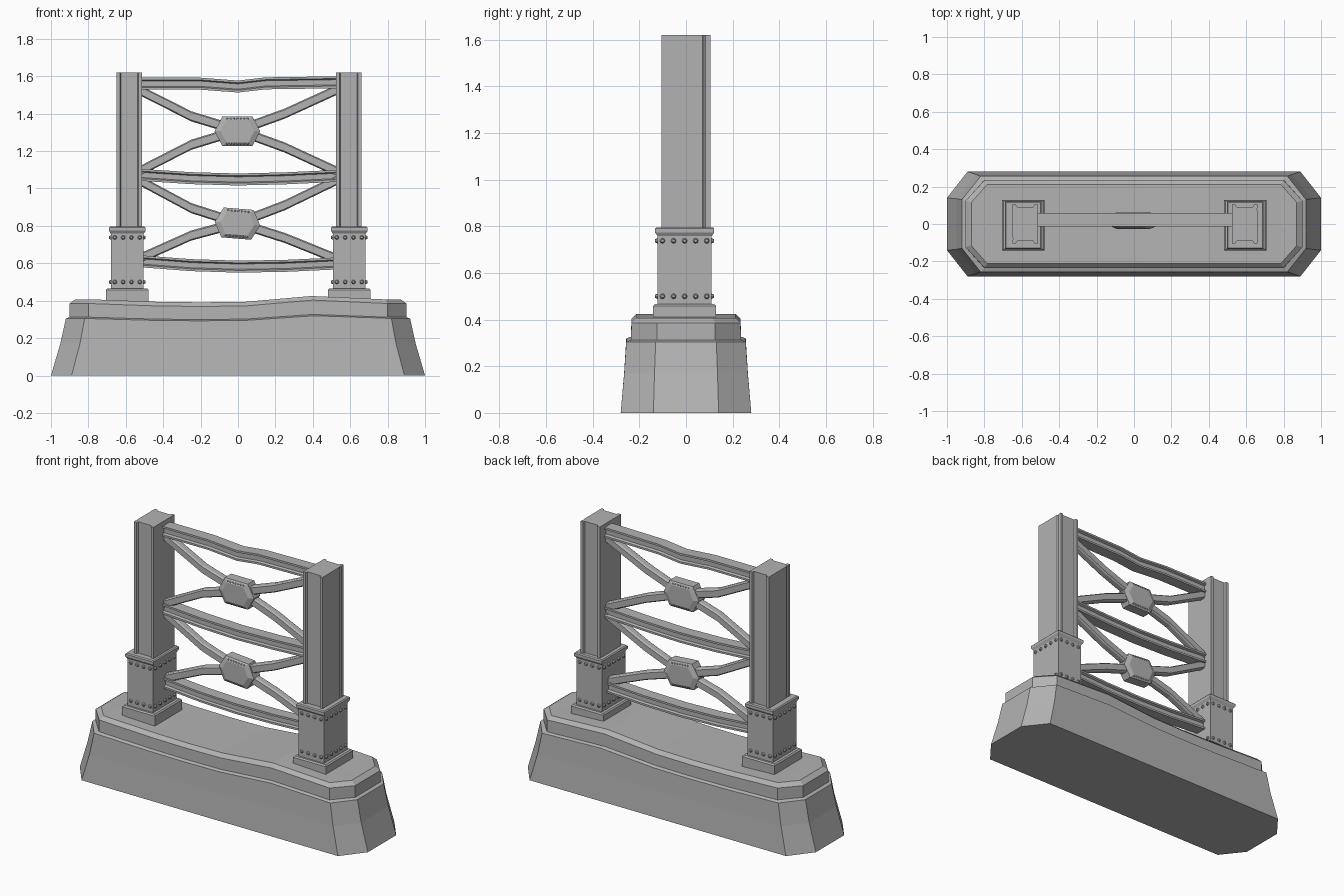
import bpy, bmesh, math
from mathutils import Vector, Matrix

cube = bpy.data.objects.get("Cube")
if cube:
    bpy.data.objects.remove(cube)

grey = bpy.data.materials.new("weathered grey")
grey.use_nodes = True
grey.diffuse_color = (0.45, 0.45, 0.45, 1)
grey.node_tree.nodes["Principled BSDF"].inputs["Base Color"].default_value = (0.45, 0.45, 0.45, 1)


def finish(name, bm):
    bmesh.ops.recalc_face_normals(bm, faces=bm.faces)
    mesh = bpy.data.meshes.new(name)
    bm.to_mesh(mesh)
    bm.free()
    mesh.materials.append(grey)
    obj = bpy.data.objects.new(name, mesh)
    bpy.context.collection.objects.link(obj)
    return obj


def loft(name, rings, strips=0):
    """Join matching rings of points; strips > 0 caps a long outline in quads."""
    bm = bmesh.new()
    loops = [[bm.verts.new(p) for p in ring] for ring in rings]
    for a, b in zip(loops, loops[1:]):
        for i in range(len(a)):
            j = (i + 1) % len(a)
            bm.faces.new((a[i], a[j], b[j], b[i]))
    for ring in (loops[0], loops[-1]):
        if strips:
            n = strips
            for i in range(n - 1):
                bm.faces.new((ring[i], ring[i + 1], ring[2 * n - i], ring[2 * n + 1 - i]))
            bm.faces.new(ring[n - 1:n + 3])
            bm.faces.new((ring[2 * n + 1], ring[2 * n + 2], ring[2 * n + 3], ring[0]))
        else:
            bm.faces.new(ring)
    return finish(name, bm)


# Pier: long chamfered block with a gently worn, wavy upper edge
SPANS = (-1, -0.55, -0.25, 0.05, 0.5, 1)
WEAR = (0, -0.013, -0.016, -0.013, 0.018, 0)


def pier_ring(hx, hy, cx, cy, z, wear):
    front = [(s * cx, -hy, z + w * wear) for s, w in zip(SPANS, WEAR)]
    back = [(x, hy, h) for x, _, h in reversed(front)]
    return front + [(hx, -cy, z), (hx, cy, z)] + back + [(-hx, cy, z), (-hx, -cy, z)]


loft("pier", [
    pier_ring(1.0, 0.28, 0.89, 0.14, 0, 0),
    pier_ring(0.95, 0.265, 0.845, 0.135, 0.17, 0.3),
    pier_ring(0.92, 0.256, 0.82, 0.13, 0.305, 0.8),
    pier_ring(0.90, 0.236, 0.80, 0.125, 0.312, 0.8),
    pier_ring(0.90, 0.234, 0.80, 0.125, 0.385, 1),
    pier_ring(0.87, 0.212, 0.785, 0.115, 0.407, 1),
], strips=len(SPANS))


def box_ring(c, hx, hy, z):
    return [(c[0] + sx * hx, c[1] + sy * hy, z) for sx, sy in ((-1, -1), (1, -1), (1, 1), (-1, 1))]


def rivets(name, spots, radius, depth):
    """Faceted domed heads; each spot is a position and an outward direction."""
    bm = bmesh.new()
    for pos, out in spots:
        turn = Vector(out).to_track_quat("Z", "Y").to_matrix().to_4x4()
        place = Matrix.Translation(Vector(pos) + Vector(out) * depth / 2) @ turn
        bmesh.ops.create_cone(bm, cap_ends=True, segments=8, radius1=radius,
                              radius2=radius * 0.55, depth=depth, matrix=place)
    finish(name, bm)


# Posts: plinth, riveted sleeve with a lip, and a flanged column
for side, cx in (("right", -0.592), ("left", 0.595)):
    s = 1 if cx > 0 else -1
    c = (cx, -0.006)
    loft(side + "_plinth", [box_ring(c, 0.113, 0.135, 0.36), box_ring(c, 0.113, 0.135, 0.458),
                            box_ring(c, 0.106, 0.128, 0.466)])
    loft(side + "_sleeve", [box_ring(c, 0.088, 0.116, 0.46), box_ring(c, 0.088, 0.116, 0.758),
                            box_ring(c, 0.098, 0.127, 0.774), box_ring(c, 0.098, 0.127, 0.79),
                            box_ring(c, 0.092, 0.121, 0.796)])

    # Column section: recessed front and back, plus a shallow step near one outer edge
    half = [(-0.068, -0.105), (-0.05, -0.105), (-0.044, -0.092),
            (0.044, -0.092), (0.05, -0.105), (0.068, -0.105)]
    section = half + [(0.068, 0.07), (0.062, 0.077), (0.068, 0.084)] + [(x, -y) for x, y in reversed(half)]
    mid = cx + (0.01 if s < 0 else -0.003)
    loft(side + "_column", [[(mid + s * x, s * y, z) for x, y in section] for z in (0.78, 1.62)])

    spots = []
    for z in (0.5, 0.738):
        for d in (-1, 1):
            spots += [((cx + t * 0.067, c[1] + d * 0.115, z), (0, d, 0)) for t in (-1, -0.33, 0.33, 1)]
            spots += [((cx + d * 0.087, c[1] + t * 0.095, z), (d, 0, 0)) for t in (-1, -0.5, 0, 0.5, 1)]
    rivets(side + "_sleeve_rivets", spots, 0.012, 0.011)

FRAME_Y = 0.023


def sweep(name, section, path):
    loft(name, [[(x, FRAME_Y + y, z + h) for y, h in section] for x, z in path])


# Cross beams: I-sections, slightly bent
quarter = [(0.036, 0.032), (0.036, 0.02), (0.022, 0.014)]
right_edge = quarter + [(y, -h) for y, h in reversed(quarter)]
i_section = right_edge + [(-y, -h) for y, h in right_edge]
beams = {
    "top_beam": [(-0.54, 1.56), (-0.2, 1.56), (0, 1.545), (0.15, 1.562), (0.55, 1.568)],
    "middle_beam": [(-0.54, 1.074), (-0.25, 1.055), (0, 1.048), (0.25, 1.054), (0.55, 1.068)],
    "bottom_beam": [(-0.54, 0.612), (-0.25, 0.59), (0, 0.582), (0.25, 0.586), (0.55, 0.6)],
}
for name, path in beams.items():
    sweep(name, i_section, path)

# Diagonal braces meeting at each gusset
brace_section = [(-0.025, -0.02), (-0.015, -0.027), (0.015, -0.027), (0.025, -0.02),
                 (0.025, 0.02), (0.015, 0.027), (-0.015, 0.027), (-0.025, 0.02)]
for level, cz, high, low in (("upper", 1.31, 0.21, -0.212), ("lower", 0.815, 0.222, -0.185)):
    for side, x in (("right", -1), ("left", 1)):
        for end, rise in (("high", high), ("low", low)):
            bow = 0.36 if x < 0 else 0.43
            sweep(f"{level}_{side}_{end}_brace", brace_section,
                  [(0, cz), (x * 0.25, cz + rise * bow), (x * 0.54, cz + rise * 1.06)])

# Gussets: bevelled hexagonal blocks with rows of small rivets on both faces
HEXAGON = ((-0.122, 0), (-0.08, -0.08), (0.08, -0.08), (0.122, 0), (0.08, 0.08), (-0.08, 0.08))
for level, cz, tilt in (("upper", 1.306, 0), ("lower", 0.812, -0.08)):
    def place(x, z, y):
        return (x * math.cos(tilt) - z * math.sin(tilt) - 0.003, y,
                cz + x * math.sin(tilt) + z * math.cos(tilt))

    loft(level + "_gusset", [[place(x * k, z * k, y) for x, z in HEXAGON]
                             for y, k in ((-0.026, 0.74), (-0.012, 1), (0.05, 1), (0.062, 0.74))])
    spots = [(place(i * 0.018, z, y), (0, d, 0)) for i in range(-3, 4)
             for z in (-0.066, 0.066) for y, d in ((-0.02, -1), (0.056, 1))]
    rivets(level + "_gusset_rivets", spots, 0.006, 0.006)
